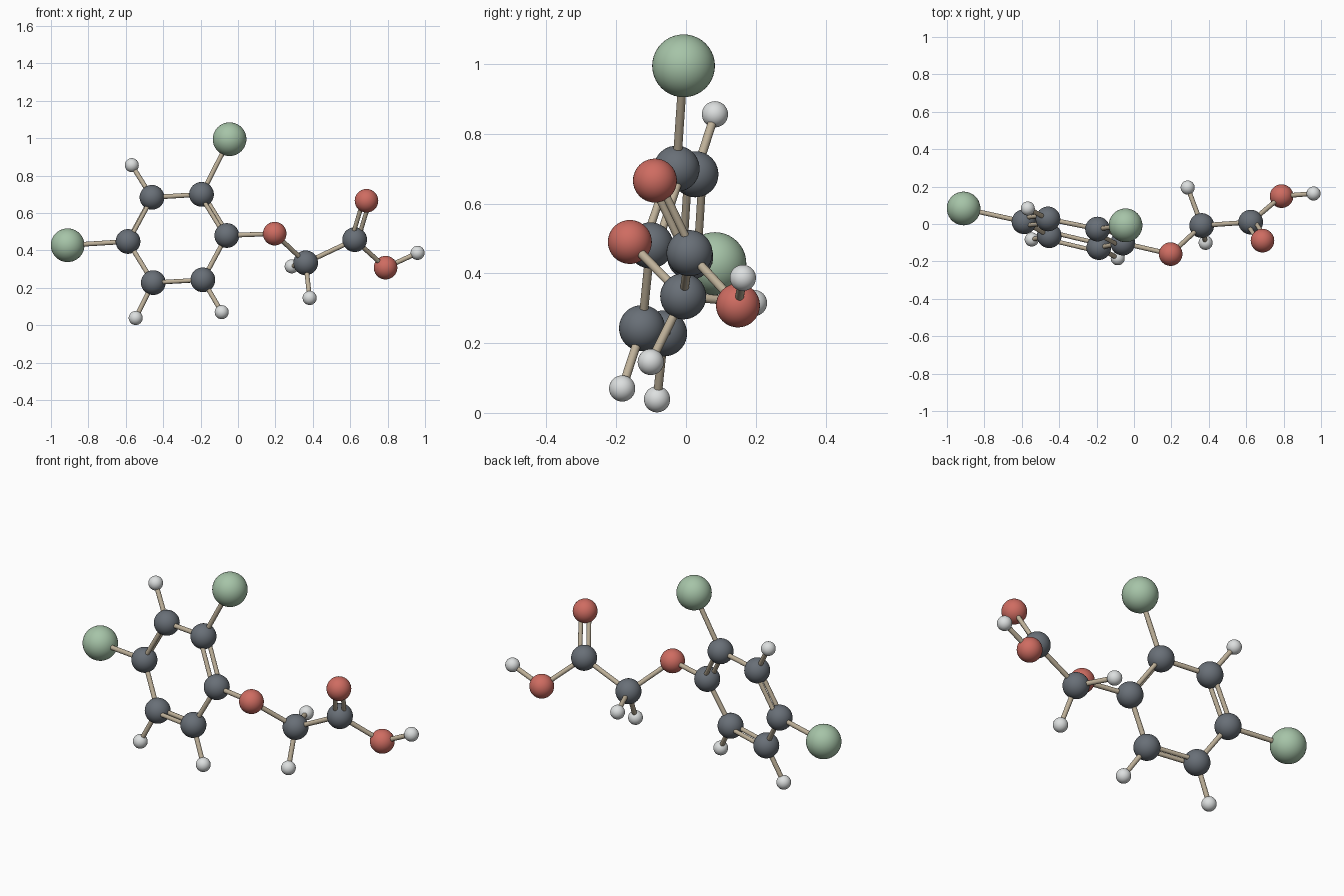
import bpy
from mathutils import Vector

cube = bpy.data.objects.get("Cube")
if cube:
    bpy.data.objects.remove(cube, do_unlink=True)


def material(name, rgb):
    mat = bpy.data.materials.new(name)
    mat.use_nodes = True
    mat.diffuse_color = (*rgb, 1)
    mat.node_tree.nodes["Principled BSDF"].inputs["Base Color"].default_value = (*rgb, 1)
    return mat


# Material and ball radius for each kind of atom
KINDS = {
    "carbon": (material("slate grey", (0.14, 0.16, 0.185)), 0.066),
    "oxygen": (material("coral red", (0.62, 0.15, 0.12)), 0.063),
    "chlorine": (material("sage green", (0.38, 0.55, 0.39)), 0.09),
    "hydrogen": (material("pale grey", (0.72, 0.74, 0.74)), 0.0375),
}
TAN = material("tan", (0.52, 0.44, 0.32))

# Ball centres
ATOMS = {
    "ring_carbon_top": (-0.195, -0.027, 0.70),
    "ring_carbon_upper": (-0.46, 0.027, 0.684),
    "ring_carbon_outer": (-0.588, 0.012, 0.448),
    "ring_carbon_lower": (-0.453, -0.063, 0.228),
    "ring_carbon_bottom": (-0.188, -0.126, 0.243),
    "ring_carbon_inner": (-0.06, -0.102, 0.48),
    "chlorine_top": (-0.045, -0.007, 0.995),
    "chlorine_side": (-0.911, 0.083, 0.428),
    "ring_hydrogen_upper": (-0.568, 0.083, 0.856),
    "ring_hydrogen_lower": (-0.547, -0.083, 0.039),
    "ring_hydrogen_bottom": (-0.087, -0.183, 0.07),
    "bridge_oxygen": (0.196, -0.161, 0.49),
    "chain_carbon": (0.362, -0.008, 0.334),
    "chain_hydrogen_back": (0.287, 0.195, 0.315),
    "chain_hydrogen_bottom": (0.383, -0.101, 0.146),
    "acid_carbon": (0.624, 0.01, 0.458),
    "acid_oxygen_top": (0.687, -0.089, 0.666),
    "acid_oxygen_side": (0.789, 0.149, 0.308),
    "acid_hydrogen": (0.96, 0.163, 0.387),
}

# Rods: names of the two joined balls
SINGLE = [
    ("ring_carbon_top", "ring_carbon_upper"),
    ("ring_carbon_outer", "ring_carbon_lower"),
    ("ring_carbon_bottom", "ring_carbon_inner"),
    ("ring_carbon_top", "chlorine_top"),
    ("ring_carbon_outer", "chlorine_side"),
    ("ring_carbon_upper", "ring_hydrogen_upper"),
    ("ring_carbon_lower", "ring_hydrogen_lower"),
    ("ring_carbon_bottom", "ring_hydrogen_bottom"),
    ("ring_carbon_inner", "bridge_oxygen"),
    ("bridge_oxygen", "chain_carbon"),
    ("chain_carbon", "chain_hydrogen_back"),
    ("chain_carbon", "chain_hydrogen_bottom"),
    ("chain_carbon", "acid_carbon"),
    ("acid_carbon", "acid_oxygen_side"),
    ("acid_oxygen_side", "acid_hydrogen"),
]
DOUBLE = [
    ("ring_carbon_top", "ring_carbon_inner"),
    ("ring_carbon_upper", "ring_carbon_outer"),
    ("ring_carbon_lower", "ring_carbon_bottom"),
    ("acid_carbon", "acid_oxygen_top"),
]


def finish(name, mat):
    obj = bpy.context.object
    obj.name = name
    obj.data.materials.append(mat)
    bpy.ops.object.shade_smooth_by_angle()


def rod(a, b, radius, shift=0.0):
    start, end = Vector(ATOMS[a]), Vector(ATOMS[b])
    axis = end - start
    side = axis.cross(Vector((0, 0, 1))).normalized() * shift
    bpy.ops.mesh.primitive_cylinder_add(
        vertices=20, radius=radius, depth=axis.length,
        location=(start + end) / 2 + side,
        rotation=axis.to_track_quat("Z", "Y").to_euler())
    finish(f"rod_{a}_to_{b}", TAN)


# Balls
for name, place in ATOMS.items():
    kind = next(k for k in KINDS if k in name)
    mat, radius = KINDS[kind]
    bpy.ops.mesh.primitive_uv_sphere_add(segments=40, ring_count=20, radius=radius, location=place)
    finish(name, mat)

# Single rods, then paired rods set side by side
for a, b in SINGLE:
    rod(a, b, 0.0125)
for a, b in DOUBLE:
    for shift in (-0.021, 0.021):
        rod(a, b, 0.0115, shift)
